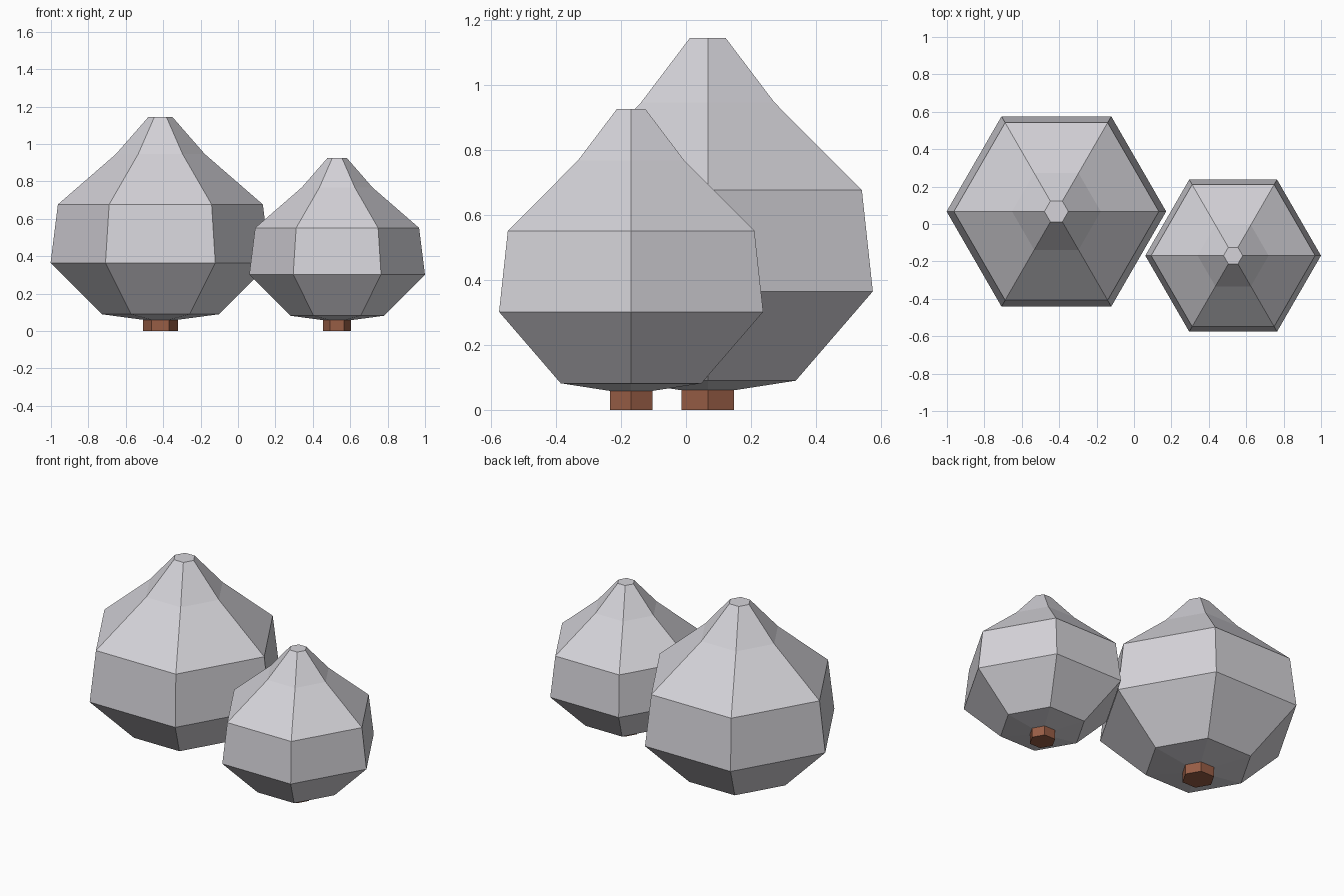
import bpy, bmesh, math

if "Cube" in bpy.data.objects:
    bpy.data.objects.remove(bpy.data.objects["Cube"])


def material(name, rgb):
    m = bpy.data.materials.new(name)
    m.diffuse_color = (*rgb, 1)
    m.use_nodes = True
    m.node_tree.nodes["Principled BSDF"].inputs["Base Color"].default_value = m.diffuse_color
    return m


foliage_grey = material("foliage_grey", (0.66, 0.65, 0.69))
trunk_brown = material("trunk_brown", (0.31, 0.11, 0.06))


def hex_lathe(name, profile, centre, mat):
    """Six-sided solid through (radius, height) rings, capped at both ends."""
    bm = bmesh.new()
    rings = [[bm.verts.new((r * math.cos(math.tau * i / 6), r * math.sin(math.tau * i / 6), z))
              for i in range(6)] for r, z in profile]
    for low, high in zip(rings, rings[1:]):
        for i in range(6):
            j = (i + 1) % 6
            bm.faces.new((low[i], low[j], high[j], high[i]))
    bm.faces.new(rings[0][::-1])
    bm.faces.new(rings[-1])
    mesh = bpy.data.meshes.new(name)
    bm.to_mesh(mesh)
    bm.free()
    mesh.materials.append(mat)
    obj = bpy.data.objects.new(name, mesh)
    obj.location = (*centre, 0)
    bpy.context.collection.objects.link(obj)


# Rings of the large bush: underside, belly, shoulder, tapering tip
FOLIAGE = [(0.09, 0.06), (0.313, 0.09), (0.587, 0.365), (0.548, 0.677),
           (0.237, 0.947), (0.064, 1.145)]


def bush(name, centre, scale, lift):
    hex_lathe(name + "_foliage", [(r * scale, z * scale + lift) for r, z in FOLIAGE],
              centre, foliage_grey)
    # Short trunk, its top just inside the foliage
    r = 0.094 * scale
    hex_lathe(name + "_trunk", [(r, 0), (r, 0.062)], centre, trunk_brown)


bush("large_bush", (-0.415, 0.067), 1.0, 0.0)
bush("small_bush", (0.53, -0.169), 0.8, 0.01)
